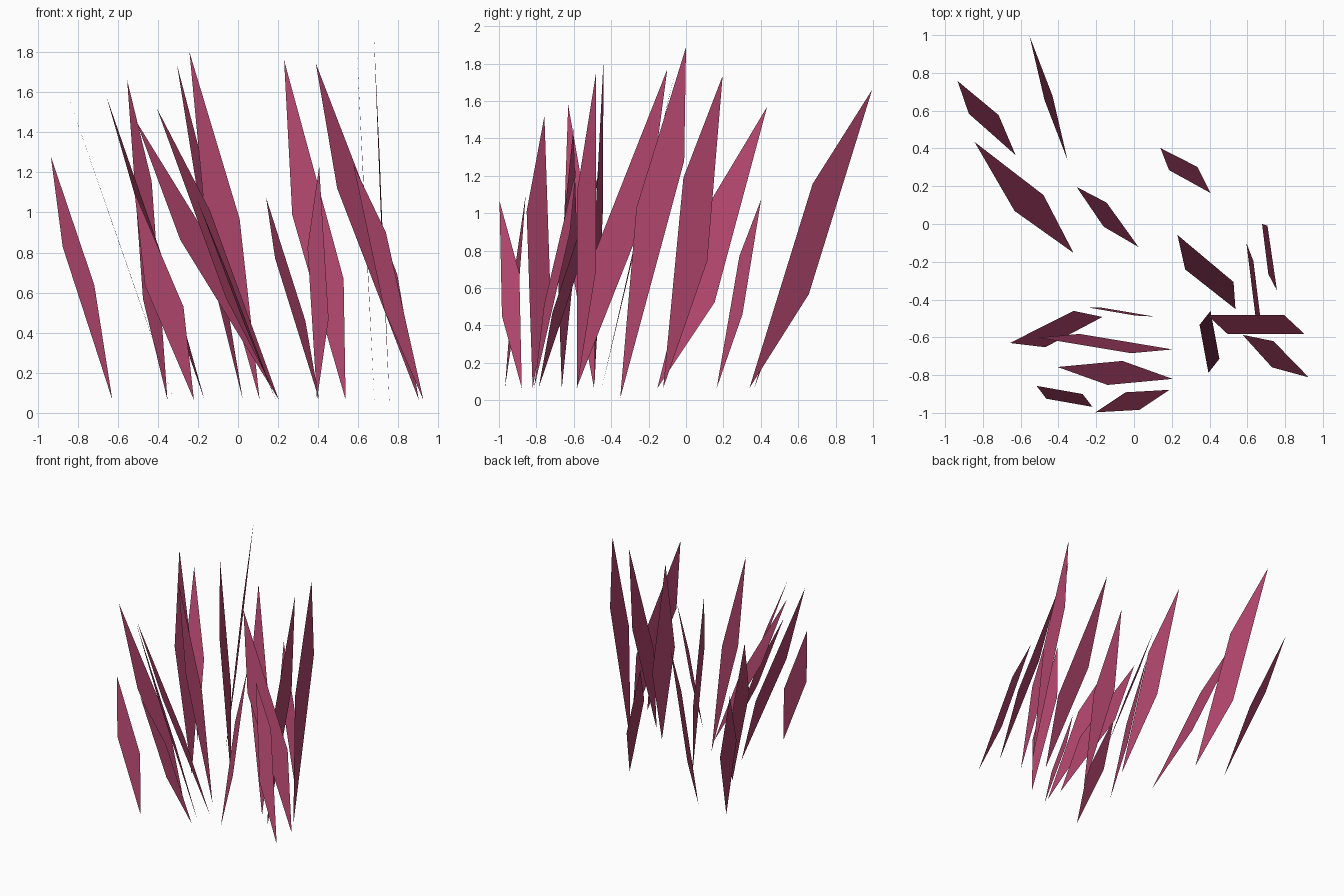
import bpy
from mathutils import Vector

# One flat colour for the whole tuft
plum = bpy.data.materials.new("plum red")
plum.diffuse_color = (0.42, 0.058, 0.145, 1)

# Each blade: tip (x, y, z), foot (x, y), one shoulder (x, y, z), optional slide
# of the opposite shoulder along the blade
BLADES = [
    (-.934, .757, 1.28, -.627, .365, -.717, .577, .638, .1),
    (-.553, .995, 1.66, -.352, .339, -.431, .677, 1.157),
    (-.844, .434, 1.57, -.320, -.153, -.479, .153, .524, -.1),
    (-.304, .196, 1.735, .024, -.122, -.161, -.014, 1.19, .08),
    (.140, .402, 1.075, .405, .164, .336, .302, .46, .09),
    (.230, -.058, 1.76, .537, -.450, .527, -.307, .668, -.1),
    (.595, -.100, 1.77, .680, -.585, .632, -.196, 1.05),
    (.678, .000, 1.888, .757, -.352, .711, -.265, 1.03, .22),
    (-.516, -.857, 1.10, -.220, -.968, -.272, -.900, .53),
    (-.405, -.757, 1.52, .204, -.820, -.140, -.852, 1.01),
    (-.657, -.630, 1.58, -.167, -.492, -.320, -.460, .61, -.07),
    (-.508, -.602, 1.455, .204, -.664, -.288, -.582, .863),
    (-.242, -.442, 1.80, .108, -.490, .008, -.485, .968, .08),
    (-.204, -.997, 1.065, .188, -.878, .029, -.984, .45),
    (.388, -.482, 1.745, .902, -.582, .495, -.582, 1.12),
    (.405, -.460, 1.23, .394, -.788, .452, -.714, .47),
    (.575, -.587, 1.24, .925, -.812, .738, -.620, .90, .09),
]


def make_blade(name, tx, ty, tz, fx, fy, sx, sy, sz, slide=0.0):
    """Four-sided leaning leaf; the far shoulder mirrors the near one."""
    tip = Vector((tx, ty, tz))
    # the tallest blade reaches the ground, the rest hover a little
    foot = Vector((fx, fy, 0.01 if tz > 1.85 else 0.065))
    near = Vector((sx, sy, sz))
    far = tip + foot - near + (tip - foot) * slide
    mesh = bpy.data.meshes.new(name)
    mesh.from_pydata([tip, near, foot, far], [], [(0, 1, 2), (0, 2, 3)])
    mesh.materials.append(plum)
    obj = bpy.data.objects.new(name, mesh)
    bpy.context.collection.objects.link(obj)


for i, blade in enumerate(BLADES, 1):
    make_blade(f"grass_blade_{i:02d}", *blade)
